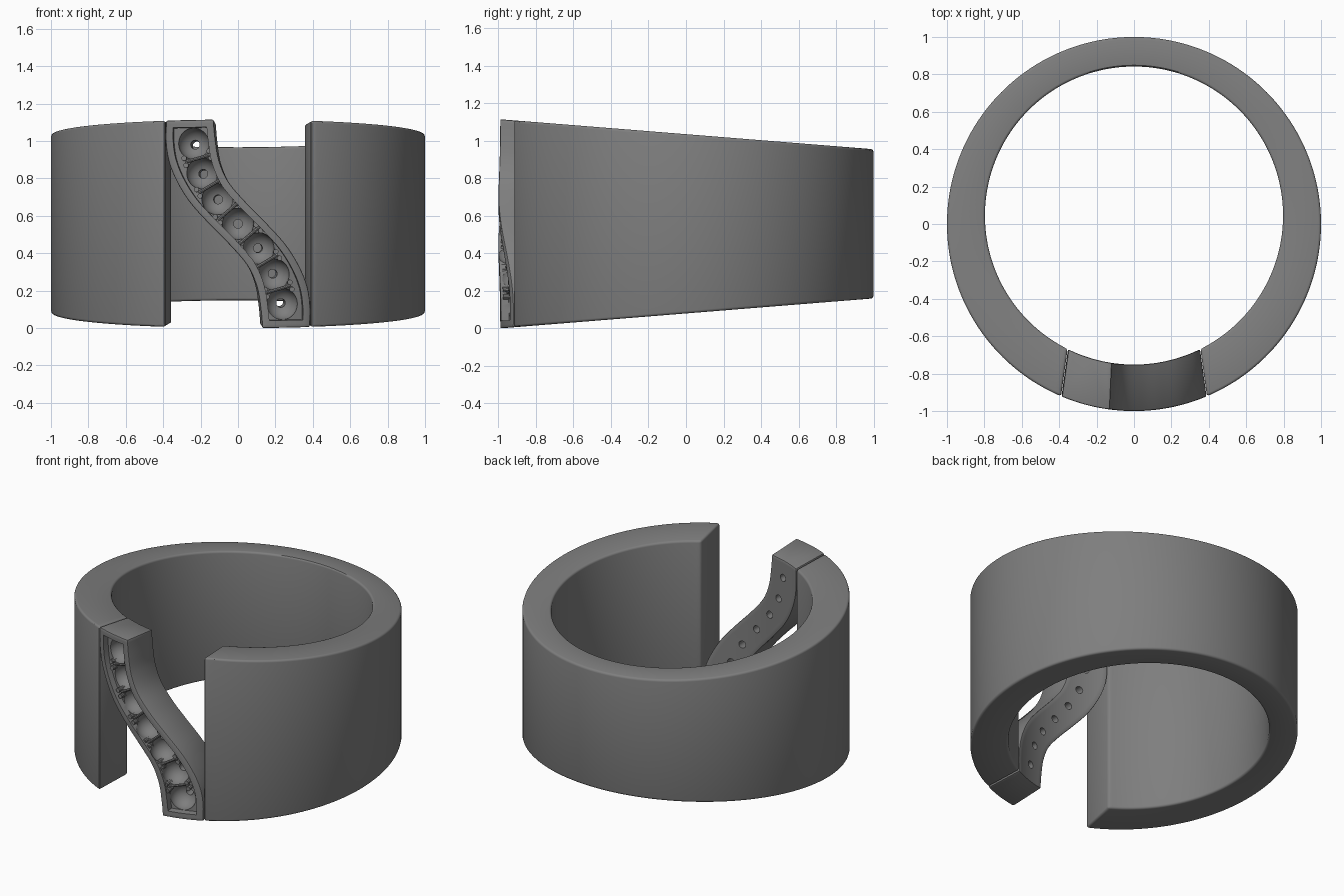
import bpy, bmesh, math
from mathutils import Vector

cube = bpy.data.objects.get("Cube")
if cube:
    bpy.data.objects.remove(cube, do_unlink=True)

grey = bpy.data.materials.new("grey metal")
grey.use_nodes = True
COLOUR = (0.21, 0.21, 0.21, 1)
grey.diffuse_color = COLOUR
grey.node_tree.nodes["Principled BSDF"].inputs["Base Color"].default_value = COLOUR

HEIGHT, BORE, BORE_Y = 1.115, 0.797, 0.045
MID = HEIGHT / 2


def taper(x, y, z):
    """Narrow the height towards the back of the ring."""
    return Vector((x, y, MID + (z - MID) * (1 - 0.144 * (y + 0.99))))


def in_wall(x, z, d):
    """Point in the front wall: d = 0 on the outer face, d = 1 on the bore."""
    xi = 0.91 * x
    outer = Vector((x, -math.sqrt(1 - x * x)))
    inner = Vector((xi, BORE_Y - math.sqrt(BORE ** 2 - xi * xi)))
    p = outer.lerp(inner, d)
    return taper(p.x, p.y, z)


def finish(obj):
    bpy.ops.object.select_all(action='DESELECT')
    obj.select_set(True)
    bpy.context.view_layer.objects.active = obj
    bpy.ops.object.shade_smooth_by_angle(angle=math.radians(32))


def new_object(name, bm):
    bmesh.ops.recalc_face_normals(bm, faces=bm.faces)
    mesh = bpy.data.meshes.new(name)
    bm.to_mesh(mesh)
    bm.free()
    mesh.materials.append(grey)
    obj = bpy.data.objects.new(name, mesh)
    bpy.context.collection.objects.link(obj)
    return obj


def loft(name, sections):
    """Join closed sections into a capped solid."""
    bm = bmesh.new()
    rings = [[bm.verts.new(p) for p in s] for s in sections]
    for a, b in zip(rings, rings[1:]):
        for i in range(len(a)):
            j = (i + 1) % len(a)
            bm.faces.new((a[i], a[j], b[j], b[i]))
    bm.faces.new(rings[0])
    bm.faces.new(rings[-1])
    return new_object(name, bm)


def apply(obj, kind, **settings):
    mod = obj.modifiers.new(kind.lower(), kind)
    for key, value in settings.items():
        setattr(mod, key, value)
    bpy.ops.object.select_all(action='DESELECT')
    obj.select_set(True)
    bpy.context.view_layer.objects.active = obj
    bpy.ops.object.modifier_apply(modifier=mod.name)


def cut(obj, cutter):
    apply(obj, 'BOOLEAN', operation='DIFFERENCE', solver='EXACT', object=cutter)
    bpy.data.objects.remove(cutter, do_unlink=True)


def add_rod(bm, a, b, radius, sides=16):
    axis = b - a
    matrix = axis.to_track_quat('Z', 'Y').to_matrix().to_4x4()
    matrix.translation = (a + b) / 2
    bmesh.ops.create_cone(bm, cap_ends=True, segments=sides, radius1=radius,
                          radius2=radius, depth=axis.length, matrix=matrix)


# Open band, thicker at the back of the bore than the sides
STEPS = 160
a_out, a_in = math.asin(0.39), math.asin(0.355 / BORE)
sections = []
for i in range(STEPS + 1):
    t = i / STEPS
    o = a_out + t * 2 * (math.pi - a_out)
    n = a_in + t * 2 * (math.pi - a_in)
    ox, oy = math.sin(o), -math.cos(o)
    ix, iy = BORE * math.sin(n), BORE_Y - BORE * math.cos(n)
    sections.append([taper(ox, oy, 0), taper(ox, oy, HEIGHT),
                     taper(ix, iy, HEIGHT), taper(ix, iy, 0)])
band = loft("band", sections)
apply(band, 'BEVEL', width=0.014, segments=3, limit_method='ANGLE',
      angle_limit=math.radians(40))
finish(band)

# Outline of the S-shaped bridge; the right edge is the left one turned over
EDGE = [.13, .12, .10, .05, -.045, -.155, -.255, -.325, -.37, -.387, -.385]


def left(z):
    u = max(0, min(0.9999, z / HEIGHT)) * (len(EDGE) - 1)
    k = int(u)
    f = u - k
    p0, p1, p2, p3 = [EDGE[max(0, min(len(EDGE) - 1, k + j))] for j in (-1, 0, 1, 2)]
    return 0.5 * (2 * p1 + (p2 - p0) * f + (2 * p0 - 5 * p1 + 4 * p2 - p3) * f ** 2
                  + (3 * p1 - p0 - 3 * p2 + p3) * f ** 3)


def right(z):
    return -left(HEIGHT - z)


def margin(edge, z, inset):
    slope = (edge(z + 0.01) - edge(z - 0.01)) / 0.02
    return inset * math.sqrt(1 + slope * slope)


def bridge_solid(name, inset, d0, d1, rows=56, cols=8):
    sections = []
    for r in range(rows + 1):
        z = inset + (HEIGHT - 2 * inset) * r / rows
        x0 = left(z) + margin(left, z, inset)
        x1 = right(z) - margin(right, z, inset)
        xs = [x0 + (x1 - x0) * c / cols for c in range(cols + 1)]
        sections.append([in_wall(x, z, d0) for x in xs]
                        + [in_wall(x, z, d1) for x in reversed(xs)])
    return loft(name, sections)


bridge = bridge_solid("bridge", 0, 0, 1)
apply(bridge, 'BEVEL', width=0.008, segments=2, limit_method='ANGLE',
      angle_limit=math.radians(45))

# Channel, bowl-shaped seats and drilled holes
cut(bridge, bridge_solid("channel_cutter", 0.04, -0.3, 0.17))
SEATS = [(-.24, .99), (-.195, .83), (-.112, .69), (0, MID)]
SEATS += [(-x, HEIGHT - z) for x, z in reversed(SEATS[:3])]
for x, z in SEATS:
    bm = bmesh.new()
    bmesh.ops.create_uvsphere(bm, u_segments=24, v_segments=14, radius=0.084)
    bmesh.ops.translate(bm, verts=bm.verts, vec=in_wall(x, z, 0.2))
    cut(bridge, new_object("seat_cutter", bm))
    bm = bmesh.new()
    add_rod(bm, in_wall(x, z, 0.2), in_wall(x, z, 1.3), 0.024)
    cut(bridge, new_object("hole_cutter", bm))
finish(bridge)

# Prongs and thin cross ridges between neighbouring seats
bm = bmesh.new()
for a, b in zip(SEATS, SEATS[1:]):
    a, b = Vector(a), Vector(b)
    along = (b - a).normalized()
    across = Vector((-along.y, along.x))
    m = (a + b) / 2
    ends = [m + across * s * 0.07 for s in (-1, 1)]
    add_rod(bm, in_wall(*ends[0], 0.16), in_wall(*ends[1], 0.16), 0.009, 8)
    for e in ends:
        for s in (-1, 1):
            p = e + along * s * 0.02
            add_rod(bm, in_wall(*p, 0.3), in_wall(*p, 0.05), 0.014, 10)
finish(new_object("prongs", bm))
